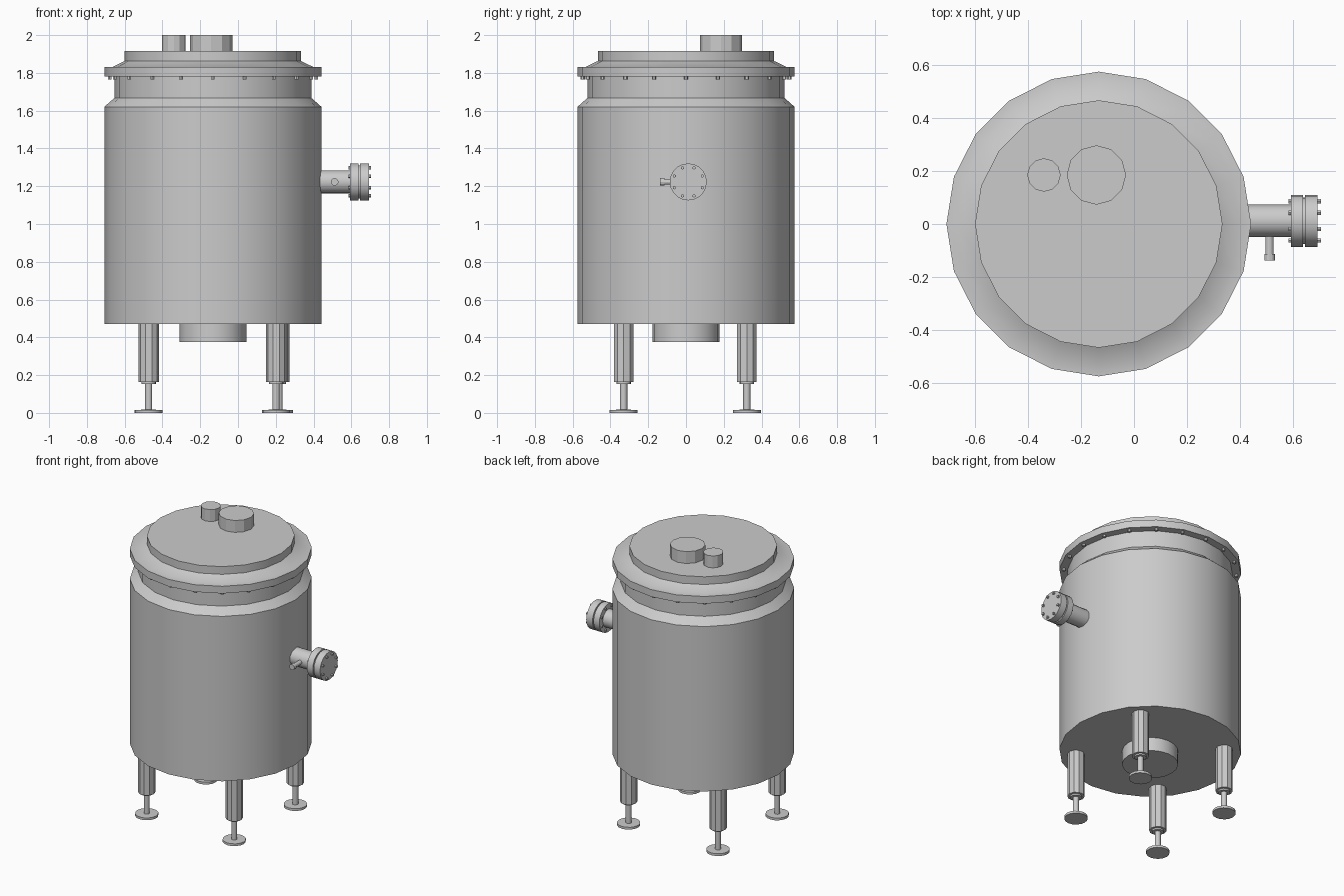
import bpy, bmesh
from math import pi, cos, sin
from mathutils import Matrix, Vector

if "Cube" in bpy.data.objects:
    bpy.data.objects.remove(bpy.data.objects["Cube"])

CX = -0.133  # vessel axis in x
AXES = {'Z': Matrix.Identity(3),
        'X': Matrix(((0, 0, 1), (1, 0, 0), (0, 1, 0))),     # local z -> +x
        '-Y': Matrix(((1, 0, 0), (0, 0, -1), (0, 1, 0)))}   # local z -> -y


def lathe(name, profiles, sides, origin, axis='Z', phase=0.0):
    """Revolve lists of (radius, height) into closed solids of one object."""
    bm = bmesh.new()
    rot = AXES[axis]
    for profile in profiles:
        rings = []
        for r, h in profile:
            rings.append([bm.verts.new(rot @ Vector((
                r * cos(phase + 2 * pi * i / sides),
                r * sin(phase + 2 * pi * i / sides), h))) for i in range(sides)])
        for a, b in zip(rings, rings[1:]):
            for i in range(sides):
                j = (i + 1) % sides
                bm.faces.new((a[i], a[j], b[j], b[i]))
        bm.faces.new(rings[0][::-1])
        bm.faces.new(rings[-1])
    return finish(name, bm, origin)


def bolt_ring(name, count, ring_r, bolt_r, spans, origin, axis='Z', phase=0.0):
    """Ring of small bolts, one set for each (start, end) span."""
    bm = bmesh.new()
    rot = AXES[axis].to_4x4()
    for lo, hi in spans:
        for i in range(count):
            a = phase + 2 * pi * i / count
            pos = Matrix.Translation((ring_r * cos(a), ring_r * sin(a), (lo + hi) / 2))
            bmesh.ops.create_cone(bm, cap_ends=True, segments=6, radius1=bolt_r,
                                  radius2=bolt_r, depth=hi - lo, matrix=rot @ pos)
    return finish(name, bm, origin)


def finish(name, bm, origin):
    bmesh.ops.recalc_face_normals(bm, faces=bm.faces)
    me = bpy.data.meshes.new(name)
    bm.to_mesh(me)
    bm.free()
    ob = bpy.data.objects.new(name, me)
    ob.location = origin
    bpy.context.collection.objects.link(ob)
    return ob


# Vessel shell, neck, rim flange and lid
lathe("vessel_body", [[(0.575, 0.47), (0.575, 1.62), (0.522, 1.667), (0.522, 1.78)]],
      20, (CX, 0, 0))
lathe("rim_flange_and_lid", [[(0.575, 1.78), (0.575, 1.83), (0.53, 1.832),
                              (0.467, 1.863), (0.467, 1.917)]], 20, (CX, 0, 0))
bolt_ring("rim_bolts", 20, 0.547, 0.011, [(1.765, 1.785)], (CX, 0, 0))

# Lid ports
lathe("large_lid_port", [[(0.112, 1.91), (0.112, 2.0)]], 12, (-0.142, 0.185, 0))
lathe("small_lid_port", [[(0.063, 1.91), (0.063, 2.0)]], 12, (-0.34, 0.185, 0))

# Bottom outlet
lathe("bottom_outlet", [[(0.177, 0.375), (0.177, 0.475)]], 20, (CX, 0, 0))

# Side nozzle with paired flanges
NY, NZ = 0.012, 1.223
lathe("side_nozzle_pipe", [[(0.061, 0.40), (0.061, 0.60)]], 20, (0, NY, NZ), 'X')
lathe("side_nozzle_flanges", [[(0.098, 0.592), (0.098, 0.637)],
                              [(0.088, 0.637), (0.088, 0.645)],
                              [(0.098, 0.645), (0.098, 0.693)]], 20, (0, NY, NZ), 'X')
bolt_ring("side_nozzle_bolts", 8, 0.08, 0.009, [(0.584, 0.594), (0.691, 0.705)],
          (0, NY, NZ), 'X', pi / 8)

# Small drain stub on the nozzle
lathe("nozzle_stub", [[(0.015, 0.03), (0.015, 0.125), (0.02, 0.125), (0.02, 0.15)]],
      12, (0.512, NY, NZ), '-Y')

# Legs with adjustable feet
for name, x, y in (("front_left", -0.473, -0.33), ("front_right", 0.202, -0.33),
                   ("back_left", -0.473, 0.322), ("back_right", 0.217, 0.322)):
    lathe(name + "_leg", [[(0.055, 0.163), (0.055, 0.48)]], 10, (x, y, 0))
    lathe(name + "_foot", [[(0.074, 0), (0.074, 0.016), (0.019, 0.017), (0.019, 0.152),
                            (0.038, 0.152), (0.038, 0.165)]], 16, (x, y, 0))

# Smooth shading with sharp corners kept
bpy.ops.object.select_all(action='SELECT')
bpy.context.view_layer.objects.active = bpy.data.objects["vessel_body"]
bpy.ops.object.shade_smooth_by_angle(angle=pi / 6 - 0.02)
